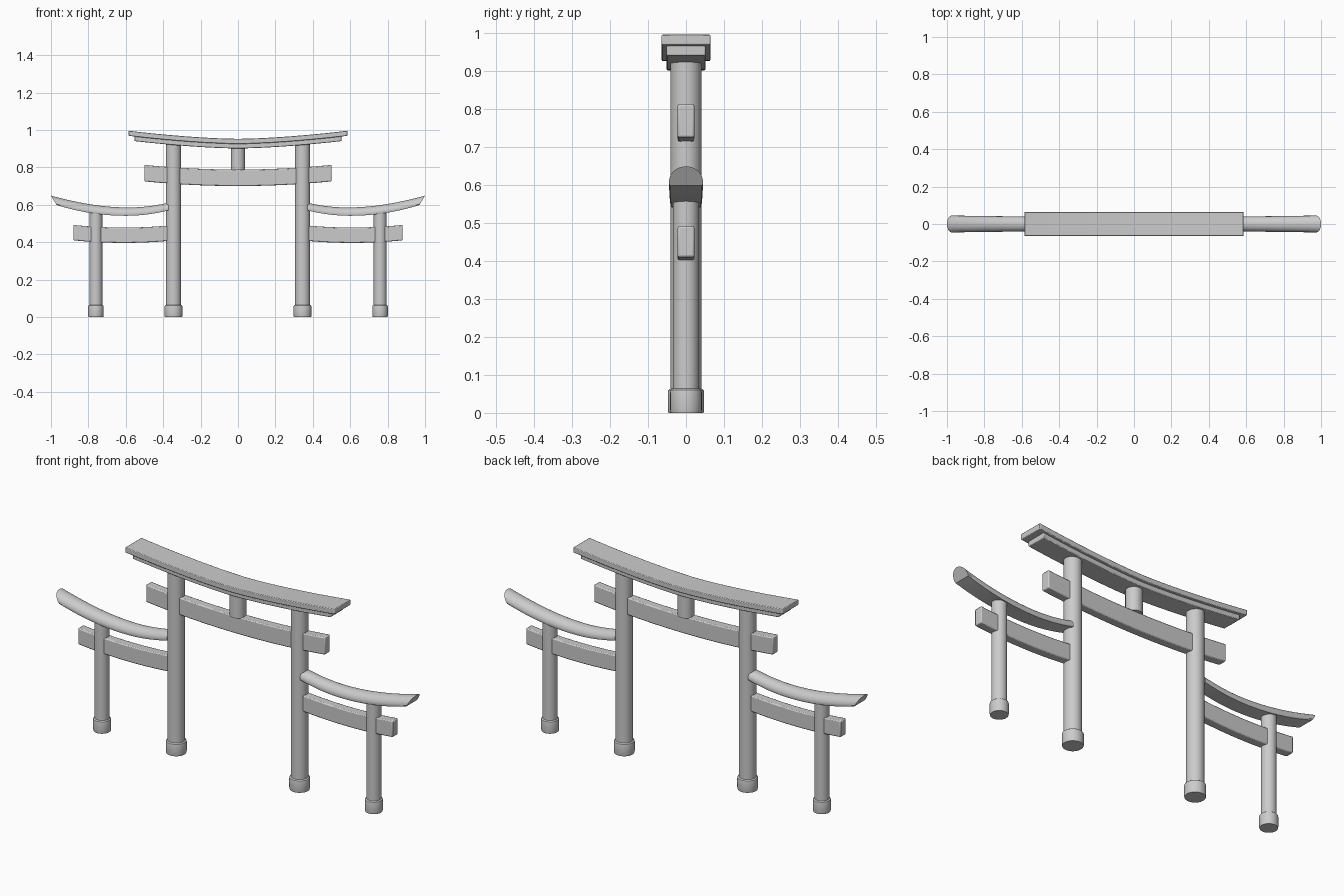
import bpy, bmesh, math

if "Cube" in bpy.data.objects:
    bpy.data.objects.remove(bpy.data.objects["Cube"])


def finish(name, bm, bevel=0.0):
    bmesh.ops.recalc_face_normals(bm, faces=bm.faces)
    mesh = bpy.data.meshes.new(name)
    bm.to_mesh(mesh)
    bm.free()
    ob = bpy.data.objects.new(name, mesh)
    bpy.context.collection.objects.link(ob)
    bpy.ops.object.select_all(action='DESELECT')
    bpy.context.view_layer.objects.active = ob
    ob.select_set(True)
    bpy.ops.object.shade_smooth_by_angle(angle=math.radians(35))
    if bevel:
        m = ob.modifiers.new("soft_edges", 'BEVEL')
        m.width, m.segments, m.limit_method = bevel, 2, 'ANGLE'
        m.angle_limit = math.radians(50)
    return ob


def loft(name, rings, bevel=0.0):
    bm = bmesh.new()
    loops = [[bm.verts.new(p) for p in ring] for ring in rings]
    for a, b in zip(loops, loops[1:]):
        for i in range(len(a)):
            j = (i + 1) % len(a)
            bm.faces.new((a[i], a[j], b[j], b[i]))
    bm.faces.new(loops[0])
    bm.faces.new(loops[-1])
    return finish(name, bm, bevel)


def lathe(name, x, profile, n=32):
    angles = [2 * math.pi * i / n for i in range(n)]
    loft(name, [[(x + r * math.cos(a), r * math.sin(a), z) for a in angles]
                for r, z in profile])


def post(name, x, r, base_r, top):
    lathe(name, x, [(base_r * 0.96, 0), (base_r, 0.008), (base_r, 0.053),
                    (base_r * 0.97, 0.06), (r, 0.064), (r, top)])


def beam(name, x0, x1, half_y, height, bottom, bevel, n=24):
    rings = []
    for i in range(n + 1):
        x = x0 + (x1 - x0) * i / n
        z = bottom(x)
        rings.append([(x, -half_y, z), (x, half_y, z),
                      (x, half_y, z + height), (x, -half_y, z + height)])
    return loft(name, rings, bevel)


def wing_roof(name, s, n=28, arc=14):
    # Domed section with a flat underside, sweeping up to a raked tip
    rings = []
    for i in range(n + 1):
        t = i / n
        x = 0.372 + 0.598 * t
        d = x - 0.60
        bottom = 0.541 + (0.42 * d * d if d > 0 else 0.55 * d * d)
        h = 0.041 + 0.009 * t
        w = 0.037 + 0.008 * t
        ring = []
        for k in range(arc + 1):
            a = math.pi * k / arc
            v = math.sin(a) ** 0.9 if 0 < k < arc else 0
            zz = 0.006 + (h - 0.006) * v
            rake = 0.03 * zz / h * t ** 4
            ring.append((s * (x + rake), w * math.cos(a), bottom + zz))
        ring.append((s * x, -w * 0.94, bottom))
        ring.append((s * x, w * 0.94, bottom))
        rings.append(ring)
    loft(name, rings)


# Posts, side tie beams and side roofs
for side, s in (("left", -1), ("right", 1)):
    post(side + "_main_post", s * 0.345, 0.0405, 0.048, 0.928)
    post(side + "_outer_post", s * 0.76, 0.0345, 0.0415, 0.57)
    beam(side + "_tie_beam", s * 0.36, s * 0.88, 0.022, 0.082,
         lambda x: 0.396 + 0.19 * (abs(x) - 0.61) ** 2, 0.005)
    wing_roof(side + "_wing_roof", s)

# Main tie beam and short centre strut
beam("main_tie_beam", -0.5, 0.5, 0.022, 0.088,
     lambda x: 0.70 + 0.1 * x * x, 0.005)
lathe("centre_strut", 0, [(0.038, 0.785), (0.038, 0.91)])


# Stacked curved lintels on top
def lift(x):
    return 0.043 * (abs(x) / 0.585) ** 1.6


beam("lower_lintel", -0.553, 0.553, 0.051, 0.026,
     lambda x: 0.901 + lift(x), 0.003, 32)
beam("upper_lintel", -0.585, 0.585, 0.064, 0.027,
     lambda x: 0.9255 + lift(x), 0.003, 32)
